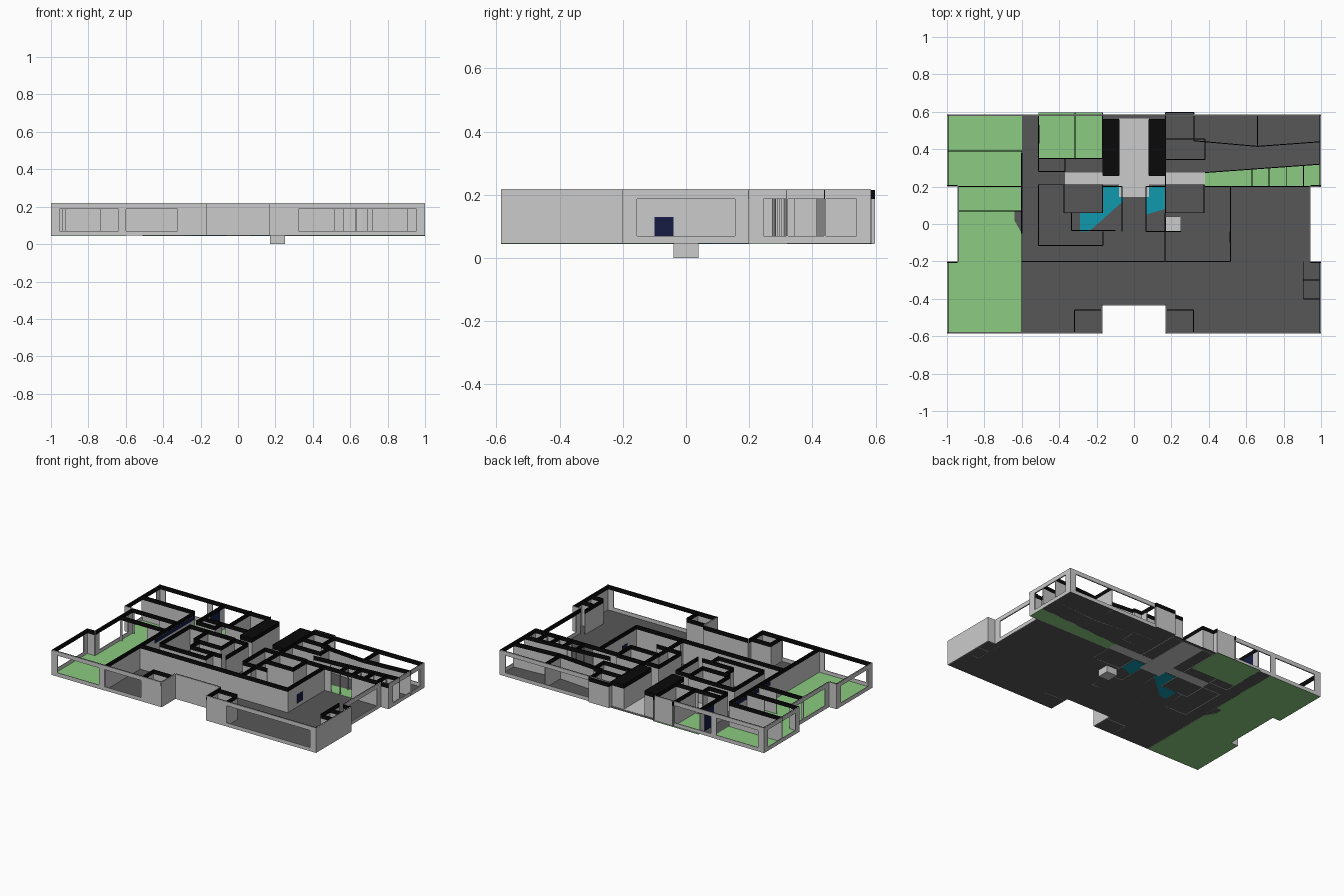
import bpy, bmesh
from mathutils import Vector

if "Cube" in bpy.data.objects:
    bpy.data.objects.remove(bpy.data.objects["Cube"])

FLOOR, SILL, HEAD, TOP = 0.045, 0.07, 0.187, 0.215
T = 0.005  # wall thickness


def material(name, *rgb):
    m = bpy.data.materials.new(name)
    m.diffuse_color = (*rgb, 1)
    m.use_nodes = True
    m.node_tree.nodes["Principled BSDF"].inputs["Base Color"].default_value = m.diffuse_color
    return m


DARK = material("dark_floor", 0.095, 0.095, 0.095)
GREEN = material("terrace_green", 0.26, 0.6, 0.22)
TEAL = material("teal", 0.005, 0.32, 0.43)
NAVY = material("navy", 0.008, 0.012, 0.06)
BLACK = material("black", 0.003, 0.003, 0.003)


def finish(name, bm, mat=None):
    me = bpy.data.meshes.new(name)
    bm.to_mesh(me)
    bm.free()
    ob = bpy.data.objects.new(name, me)
    bpy.context.collection.objects.link(ob)
    if mat:
        me.materials.append(mat)
    return ob


def plate(name, pts, mat=None, z=FLOOR, h=0.0):
    """Flat polygon at z; h gives it a symmetric thickness."""
    bm = bmesh.new()
    face = bm.faces.new([bm.verts.new((x, y, z - h)) for x, y in pts])
    if h:
        new = bmesh.ops.extrude_face_region(bm, geom=[face], use_keep_orig=True)
        verts = [v for v in new["geom"] if isinstance(v, bmesh.types.BMVert)]
        bmesh.ops.translate(bm, verts=verts, vec=(0, 0, 2 * h))
        bmesh.ops.recalc_face_normals(bm, faces=bm.faces[:])
    bmesh.ops.triangulate(bm, faces=bm.faces[:])
    return finish(name, bm, mat)


def rect(x0, y0, x1, y1):
    return [(x0, y0), (x1, y0), (x1, y1), (x0, y1)]


def mirror(pts):
    return [(-x, y) for x, y in reversed(pts)]


def slab(bm, a, b, z0, z1, off=0.0, t=T):
    """Upright thin box from a to b, shifted to the left of its direction."""
    a, b = Vector(a), Vector(b)
    d = (b - a).normalized()
    n = Vector((-d.y, d.x))
    ring = [p + n * (off + s * t / 2) for p, s in ((a, -1), (b, -1), (b, 1), (a, 1))]
    lo = [bm.verts.new((*p, z0)) for p in ring]
    hi = [bm.verts.new((*p, z1)) for p in ring]
    bm.faces.new(lo[::-1])
    bm.faces.new(hi)
    for i in range(4):
        j = (i + 1) % 4
        bm.faces.new((lo[i], lo[j], hi[j], hi[i]))


# Floor outline: the right half, mirrored for the left half
half = [(0.168, -0.435), (0.168, -0.585), (1, -0.585), (1, -0.2), (0.943, -0.2),
        (0.943, 0.2), (1, 0.2), (1, 0.585), (0.168, 0.585)]
outline = half + mirror(half)
pit = rect(0.17, -0.04, 0.25, 0.04)
floor = plate("main_floor", outline, DARK)
hole = plate("pit_cutter", pit, None, FLOOR, 0.02)
hole.hide_render = True
hole.hide_viewport = True
# Cut the pit opening by slicing the floor along the pit's sides
bm = bmesh.new()
bm.from_mesh(floor.data)
for x, y in (pit[0], pit[2]):
    for co, no in (((x, 0, 0), (1, 0, 0)), ((0, y, 0), (0, 1, 0))):
        bmesh.ops.bisect_plane(bm, geom=bm.verts[:] + bm.edges[:] + bm.faces[:], plane_co=co, plane_no=no)
inside = [f for f in bm.faces if pit[0][0] < f.calc_center_median().x < pit[2][0]
          and abs(f.calc_center_median().y) < 0.04]
bmesh.ops.delete(bm, geom=inside, context='FACES')
bm.to_mesh(floor.data)
bm.free()
bpy.data.objects.remove(hole)

# Coloured floor areas
terrace = [p for p in mirror(half) if p[0] < -0.5]
plate("terrace_floor", terrace + [(-0.6, -0.585), (-0.6, -0.05), (-0.64, 0.02), (-0.64, 0.07),
                                  (-0.6, 0.07), (-0.6, 0.585)], GREEN, h=0.001)
plate("back_terrace", rect(-0.51, 0.35, -0.168, 0.595), GREEN, h=0.001)
plate("side_terrace", [(0.38, 0.2), (1, 0.2), (1, 0.32), (0.38, 0.275)], GREEN, h=0.001)
plate("entry_floor", rect(-0.08, 0.145, 0.08, 0.565), h=0.0015)
plate("hall_floor", rect(-0.37, 0.21, 0.38, 0.275), h=0.001)
plate("teal_floor_left", [(-0.06, 0.2), (-0.165, 0.2), (-0.165, 0.06), (-0.29, 0.06), (-0.29, -0.04),
                          (-0.24, -0.04), (-0.06, 0.12)], TEAL, h=0.001)
plate("teal_floor_right", [(0.065, 0.2), (0.065, 0.05), (0.165, 0.08), (0.165, 0.2)], TEAL, h=0.001)
plate("bay_floor", rect(0.168, 0.58, 0.32, 0.595), DARK, h=0.0005)

# Pit below the floor
bm = bmesh.new()
for a, b in zip(pit, pit[1:] + pit[:1]):
    slab(bm, a, b, 0, FLOOR, 0.001, 0.002)
finish("pit_walls", bm)
plate("pit_bottom", pit, z=0.001)

# Outer walls follow the outline; long runs get evenly framed windows
wall, band = bmesh.new(), bmesh.new()
for a, b in zip(outline, outline[1:] + outline[:1]):
    a, b = Vector(a), Vector(b)
    size, mid = (b - a).length, (a + b) / 2
    if mid.y > 0.55 and abs(mid.x) < 0.1:
        continue  # open entrance
    slab(band, a, b, HEAD, TOP + 0.001, T * 1.2, 0.003)
    solid = size < 0.35 or (mid.x > 0.95 and mid.y < 0)
    if solid:
        slab(wall, a, b, FLOOR, TOP, T / 2)
        continue
    slab(wall, a, b, FLOOR, SILL, T / 2)
    slab(wall, a, b, HEAD, TOP, T / 2)
    n = 2 if size > 0.5 else 1
    d, post = (b - a) / size, 0.045
    # Wide solid piece beside the notch on front and back
    lead = 0.155 if n == 2 else post
    start, end = (lead, post) if a.x ** 2 < b.x ** 2 else (post, lead)
    slab(wall, a, a + d * start, SILL, HEAD, T / 2)
    slab(wall, b - d * end, b, SILL, HEAD, T / 2)
    if n == 2 and mid.x < 0:
        c = Vector((-0.62, a.y))
        slab(wall, c - d * 0.02, c + d * 0.02, SILL, HEAD, T / 2)
finish("outer_walls", wall)
finish("outer_wall_inner_band", band, BLACK)

# Inner walls
wall, band = bmesh.new(), bmesh.new()


def run(*pts, door=None):
    """Wall along points; door=(start, end) leaves an opening in the first run."""
    for i, (a, b) in enumerate(zip(pts, pts[1:])):
        a, b = Vector(a), Vector(b)
        slab(band, a, b, HEAD, TOP)
        if door and i == 0:
            slab(wall, a, a.lerp(b, door[0]), FLOOR, HEAD)
            slab(wall, a.lerp(b, door[1]), b, FLOOR, HEAD)
        else:
            slab(wall, a, b, FLOOR, HEAD)


def room(*box):
    r = rect(*box)
    run(*r, r[0])


for s in (-1, 1):  # rooms that repeat on both sides of the entrance
    room(s * 0.168, 0.06, s * 0.375, 0.21)
    room(s * 0.08, 0.26, s * 0.165, 0.56)
    plate("entrance_wall_top", rect(s * 0.08, 0.26, s * 0.165, 0.56), BLACK, TOP - 0.001)
    run((s * 0.168, -0.46), (s * 0.317, -0.46), (s * 0.317, -0.58))
    run((s * 0.065, -0.04), (s * 0.065, 0.2), (s * 0.165, 0.2))

# Central core and living rooms
run((-0.6, -0.2), (0.515, -0.2), (0.515, 0.2))
run((-0.165, -0.04), (-0.165, -0.115), (-0.51, -0.115), (-0.51, 0.21), (-0.37, 0.21))
run((-0.335, 0.06), (-0.335, -0.035), (-0.1, -0.035))
run((0.165, -0.2), (0.165, 0.06), door=(0.1, 0.4))
run((0.065, -0.04), (0.25, -0.04))
# Terrace dividers
run((-0.6, -0.58), (-0.6, 0.39), (-1, 0.39))
for y in (0.07, 0.2):
    run((-0.94, y), (-0.6, y), door=(0.05, 0.6))
# Back left rooms
run((-0.51, 0.58), (-0.51, 0.28), (-0.37, 0.28), (-0.37, 0.35), door=(0.2, 0.5))
run((-0.51, 0.35), (-0.168, 0.35), (-0.168, 0.595), door=(0.3, 0.5))
run((-0.315, 0.595), (-0.315, 0.35))
# Back right rooms
room(0.168, 0.345, 0.38, 0.455)
run((0.32, 0.595), (0.32, 0.445), (0.66, 0.415), (1, 0.44), door=(0.05, 0.6))
run((0.32, 0.595), (0.168, 0.595), (0.168, 0.2))
run((0.66, 0.58), (0.66, 0.415))
run((0.38, 0.2), (1, 0.2), door=(0.3, 0.55))
run((0.38, 0.275), (1, 0.32), door=(0.2, 0.5))
for i in range(4):
    x = 0.63 + 0.092 * i
    run((x, 0.2), (x, 0.293 + 0.007 * i), door=(0.1, 0.9))
# Small closets by the right wall
run((0.905, -0.2), (0.905, -0.4), (1, -0.4))
run((0.905, -0.3), (1, -0.3))
finish("inner_walls", wall)
finish("inner_wall_band", band, BLACK)


def glass(name, x, y0, y1, z0, z1):
    bm = bmesh.new()
    slab(bm, (x, y0), (x, y1), z0, z1, 0, T + 0.003)
    finish(name, bm, NAVY)


# Navy glass panels
glass("terrace_glass", -0.6, -0.05, 0.38, 0.16, 0.186)
glass("bedroom_glass", -0.51, 0.43, 0.53, FLOOR, 0.186)
glass("inner_glass", 0.515, -0.1, -0.04, SILL, 0.13)
